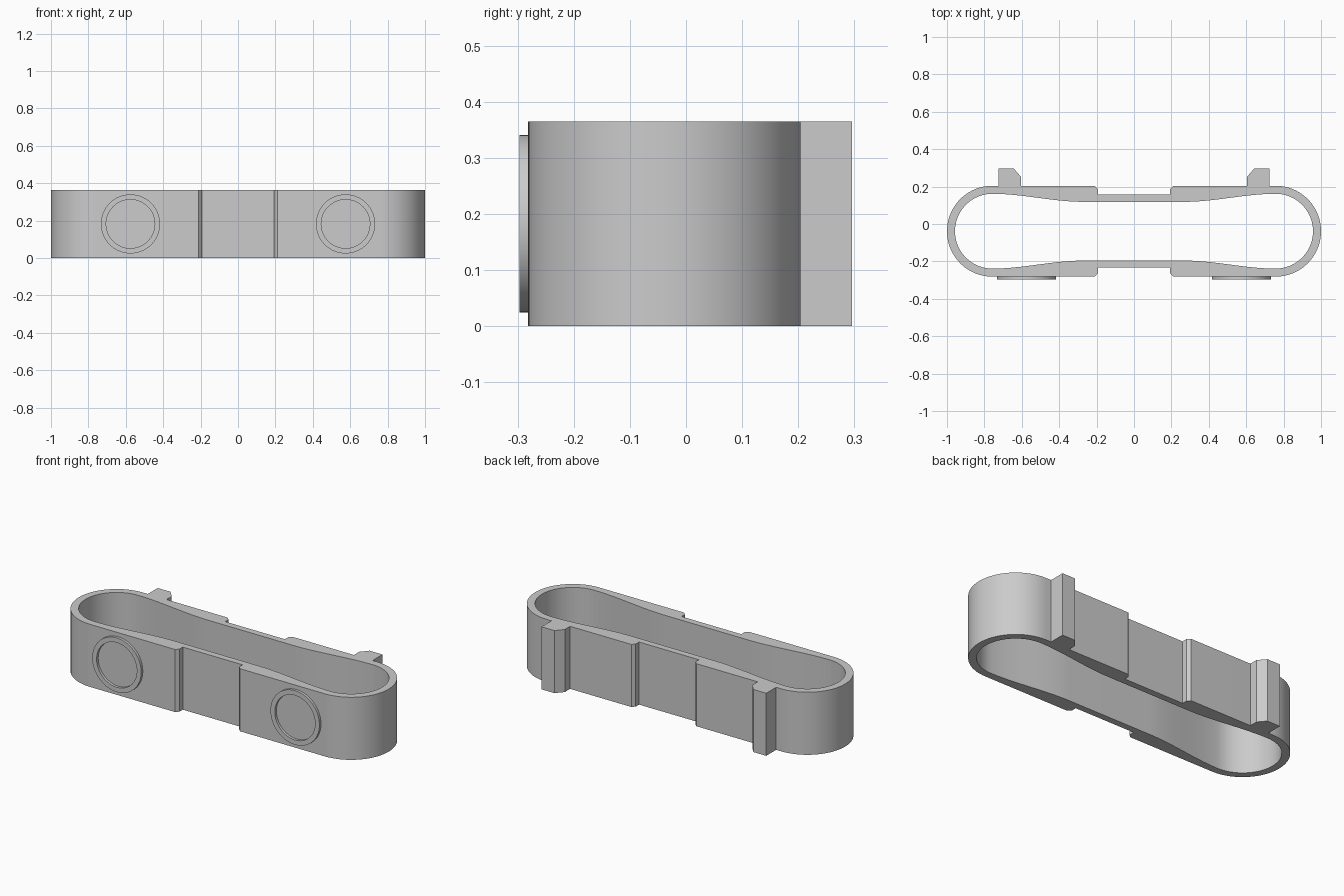
import bpy, bmesh, math
from mathutils import Matrix

HEIGHT = 0.365
CENTRE_Y = -0.0385      # long axis of the band
END_X, OUTER_R, INNER_R = 0.757, 0.243, 0.2
BACK_Y = CENTRE_Y + OUTER_R
FRONT_Y = CENTRE_Y - OUTER_R

if "Cube" in bpy.data.objects:
    bpy.data.objects.remove(bpy.data.objects["Cube"])

grey = bpy.data.materials.new("plain grey")
grey.use_nodes = True
colour = (0.6, 0.6, 0.6, 1)
grey.diffuse_color = colour
grey.node_tree.nodes["Principled BSDF"].inputs["Base Color"].default_value = colour


def extruded(name, loops, depth, matrix=Matrix()):
    """Fill closed 2D outlines (later ones are holes) and extrude them along z."""
    bm = bmesh.new()
    edges = []
    for loop in loops:
        verts = [bm.verts.new((x, y, 0)) for x, y in loop]
        edges += [bm.edges.new((a, b)) for a, b in zip(verts, verts[1:] + verts[:1])]
    bmesh.ops.triangle_fill(bm, use_beauty=True, edges=edges, normal=(0, 0, 1))
    top = bmesh.ops.extrude_face_region(bm, geom=bm.faces[:], use_keep_orig=True)
    moved = [v for v in top["geom"] if isinstance(v, bmesh.types.BMVert)]
    bmesh.ops.translate(bm, verts=moved, vec=(0, 0, depth))
    bmesh.ops.transform(bm, matrix=matrix, verts=bm.verts[:])
    bmesh.ops.recalc_face_normals(bm, faces=bm.faces[:])
    mesh = bpy.data.meshes.new(name)
    bm.to_mesh(mesh)
    bm.free()
    mesh.materials.append(grey)
    obj = bpy.data.objects.new(name, mesh)
    bpy.context.collection.objects.link(obj)
    bpy.ops.object.select_all(action="DESELECT")
    obj.select_set(True)
    bpy.context.view_layer.objects.active = obj
    bpy.ops.object.shade_smooth_by_angle(angle=math.radians(30))
    return obj


def arc(radius, cx, steps, sweep):
    return [(cx + radius * math.cos(sweep * i / steps), radius * math.sin(sweep * i / steps))
            for i in range(steps + 1)]


def four_way(quarter):
    """Mirror a quarter outline, from the +x tip to near x = 0, into a full loop."""
    half = quarter + [(-x, y) for x, y in reversed(quarter)]
    full = half + [(x, -y) for x, y in reversed(half[1:-1])]
    return [(x, y + CENTRE_Y) for x, y in full]


# Band: rounded ends, chamfered step to a thinner middle, waisted inside
outer = arc(OUTER_R, END_X, 24, math.pi / 2)
outer += [(0.21, OUTER_R), (0.193, 0.226), (0.193, 0.195)]
inner = arc(INNER_R, END_X, 24, math.pi / 2)
WAIST_X, WAIST_Y, STEPS = 0.27, 0.157, 16
for i in range(1, STEPS + 1):
    t = 1 - i / STEPS
    s = t * t * (3 - 2 * t)
    inner.append((WAIST_X + (END_X - WAIST_X) * t, WAIST_Y + (INNER_R - WAIST_Y) * s))
extruded("band", [four_way(outer), four_way(inner)], HEIGHT)

# Back lugs and front rings, one pair on each side
lug = [(0.605, BACK_Y), (0.725, BACK_Y), (0.725, 0.296), (0.642, 0.296), (0.605, 0.253)]
for side, sign in (("left", 1), ("right", -1)):
    extruded(side + "_back_lug", [[(sign * x, y) for x, y in lug]], HEIGHT)
    place = Matrix.Translation((sign * 0.575, FRONT_Y, HEIGHT / 2)) @ Matrix.Rotation(math.pi / 2, 4, "X")
    circles = [arc(r, 0, 64, math.tau)[:-1] for r in (0.158, 0.13)]
    extruded(side + "_front_ring", circles, 0.015, place)
